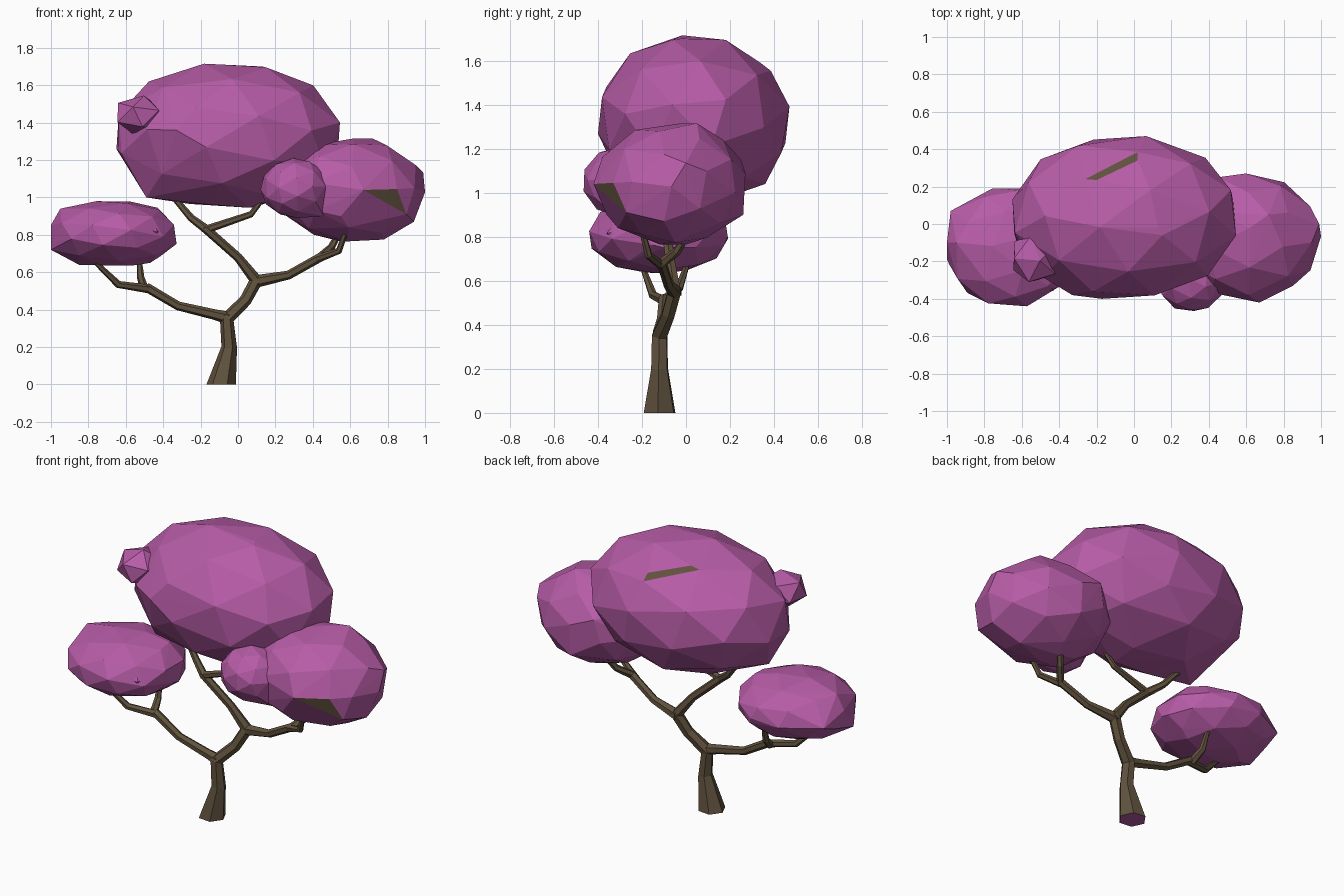
import bpy, bmesh, math
from mathutils import Vector, Euler


def material(name, rgb):
    m = bpy.data.materials.new(name)
    m.diffuse_color = (*rgb, 1)
    return m


PURPLE = material("purple_leaves", (0.47, 0.107, 0.385))
BROWN = material("brown_bark", (0.118, 0.084, 0.047))


def finish(name, bm, mats):
    bmesh.ops.recalc_face_normals(bm, faces=bm.faces[:])
    me = bpy.data.meshes.new(name)
    bm.to_mesh(me)
    bm.free()
    for m in mats:
        me.materials.append(m)
    ob = bpy.data.objects.new(name, me)
    bpy.context.collection.objects.link(ob)


def blob(name, lo, hi, turn, extras=(), patch=(), subdiv=2):
    """Faceted leaf clump: turned icosphere fitted to a box, hulled with extra corners."""
    bm = bmesh.new()
    bmesh.ops.create_icosphere(bm, subdivisions=subdiv, radius=1)
    rot = Euler(turn).to_matrix()
    pts = [rot @ v.co for v in bm.verts]
    bm.free()
    mn = [min(p[i] for p in pts) for i in range(3)]
    mx = [max(p[i] for p in pts) for i in range(3)]
    pts = [Vector([lo[i] + (p[i] - mn[i]) / (mx[i] - mn[i]) * (hi[i] - lo[i])
                   for i in range(3)]) for p in pts]
    pts += [Vector(e) for e in extras]
    patch = [Vector(p) for p in patch]
    if patch:
        # keep only points behind the bark coloured facet
        mid = sum(patch, Vector()) / len(patch)
        n = (patch[2] - patch[0]).cross(patch[3] - patch[1]).normalized()
        if n.dot(mid - (Vector(lo) + Vector(hi)) / 2) < 0:
            n = -n
        pts = [p for p in pts if (p - mid).dot(n) < -0.012] + patch
    bm = bmesh.new()
    for p in pts:
        bm.verts.new(p)
    bmesh.ops.convex_hull(bm, input=bm.verts[:])
    bmesh.ops.delete(bm, geom=[v for v in bm.verts if not v.link_faces], context='VERTS')
    for f in bm.faces:
        if patch and all(min((v.co - p).length for p in patch) < 1e-4 for v in f.verts):
            f.material_index = 1
    finish(name, bm, [PURPLE, BROWN])


# leaf clumps
blob("main_crown", (-0.65, -0.40, 0.945), (0.545, 0.47, 1.715), (0.35, 0.2, 0.5),
     extras=[(-0.49, -0.1, 1.0), (-0.64, -0.05, 1.25), (0.06, -0.1, 0.945),
             (-0.1, 0.36, 1.04), (0.13, -0.02, 1.70), (-0.42, 0.0, 1.61),
             (-0.33, -0.38, 1.36), (0.39, 0.0, 1.57)],
     patch=[(-0.26, 0.24, 1.644), (0.02, 0.385, 1.554),
            (0.02, 0.34, 1.589), (-0.2, 0.235, 1.652)])
blob("right_crown", (0.2, -0.41, 0.765), (1.0, 0.27, 1.315), (0.2, 0.5, 0.1),
     extras=[(0.99, 0.0, 1.135), (0.94, -0.1, 0.87), (0.78, -0.05, 0.775),
             (0.55, 0.0, 0.765), (0.45, 0.25, 1.15), (0.72, 0.05, 1.315),
             (0.6, 0.26, 0.9)],
     patch=[(0.67, -0.42, 1.04), (0.85, -0.33, 1.045),
            (0.9, -0.27, 0.91), (0.55, -0.36, 0.9)])
blob("left_crown", (-1.0, -0.44, 0.635), (-0.33, 0.19, 0.98), (0.1, 0.3, 0.9),
     extras=[(-0.98, 0.07, 0.8), (-0.57, 0.19, 0.8), (-0.33, -0.1, 0.75),
             (-0.43, -0.05, 0.945), (-1.0, -0.19, 0.72), (-0.95, -0.1, 0.94),
             (-0.85, -0.1, 0.64), (-0.47, -0.1, 0.65)])
blob("front_leaf_clump", (0.12, -0.465, 0.89), (0.49, -0.13, 1.21), (0.3, 0.4, 0.2),
     extras=[(0.46, -0.33, 0.9)])
blob("upper_leaf_clump", (-0.645, -0.31, 1.335), (-0.415, -0.05, 1.545), (0.2, 0.1, 0.6),
     subdiv=1)
blob("left_leaf_clump", (-0.54, -0.36, 0.77), (-0.40, -0.20, 0.87), (0.5, 0.2, 0.3), subdiv=1)


def limb(bm, path, sides=6):
    """Tapered limb through (x, y, z, radius) points with closed ends."""
    pts = [Vector(p[:3]) for p in path]
    rings = []
    for i, p in enumerate(pts):
        t = (pts[min(i + 1, len(pts) - 1)] - pts[max(i - 1, 0)]).normalized()
        if p.z < 0.01:
            t = Vector((0, 0, 1))   # level foot on the ground
        u = t.cross(Vector((0.1, 1, 0.05))).normalized()
        w = t.cross(u)
        rings.append([bm.verts.new(p + path[i][3] * (u * math.cos(a) + w * math.sin(a)))
                      for a in (math.tau * k / sides for k in range(sides))])
    for a, b in zip(rings, rings[1:]):
        for k in range(sides):
            j = (k + 1) % sides
            bm.faces.new((a[k], a[j], b[j], b[k]))
    bm.faces.new(rings[0][::-1])
    bm.faces.new(rings[-1])


# trunk and branches
bm = bmesh.new()
for path in (
    # trunk up to the high fork
    [(-0.09, -0.12, 0, 0.079), (-0.047, -0.12, 0.2, 0.042), (-0.06, -0.12, 0.35, 0.039),
     (0.04, -0.08, 0.45, 0.033), (0.10, -0.05, 0.56, 0.034)],
    # left limb and its two tips
    [(-0.05, -0.12, 0.355, 0.034), (-0.13, -0.12, 0.375, 0.028), (-0.32, -0.11, 0.42, 0.024),
     (-0.49, -0.10, 0.52, 0.025)],
    [(-0.47, -0.10, 0.51, 0.024), (-0.64, -0.15, 0.535, 0.02), (-0.78, -0.20, 0.67, 0.012)],
    [(-0.50, -0.10, 0.51, 0.024), (-0.52, -0.03, 0.57, 0.02), (-0.53, 0.01, 0.69, 0.012)],
    # middle limb and its two tips
    [(0.11, -0.05, 0.54, 0.033), (0.0, -0.07, 0.68, 0.024), (-0.17, -0.09, 0.83, 0.024),
     (-0.25, -0.05, 0.89, 0.02), (-0.36, -0.01, 1.02, 0.015)],
    [(-0.18, -0.09, 0.825, 0.022), (0.07, -0.09, 0.91, 0.017), (0.13, -0.10, 0.99, 0.014)],
    # right limb and its two tips
    [(0.09, -0.05, 0.55, 0.034), (0.27, -0.08, 0.585, 0.024), (0.44, -0.11, 0.68, 0.024),
     (0.50, -0.04, 0.735, 0.02), (0.55, 0.02, 0.83, 0.014)],
    [(0.42, -0.11, 0.67, 0.022), (0.54, -0.17, 0.715, 0.018), (0.58, -0.20, 0.83, 0.014)],
):
    limb(bm, path)
for f in bm.faces:
    # underside of the foot is purple
    f.material_index = 1 if all(v.co.z < 0.01 for v in f.verts) else 0
finish("trunk_and_branches", bm, [BROWN, PURPLE])
